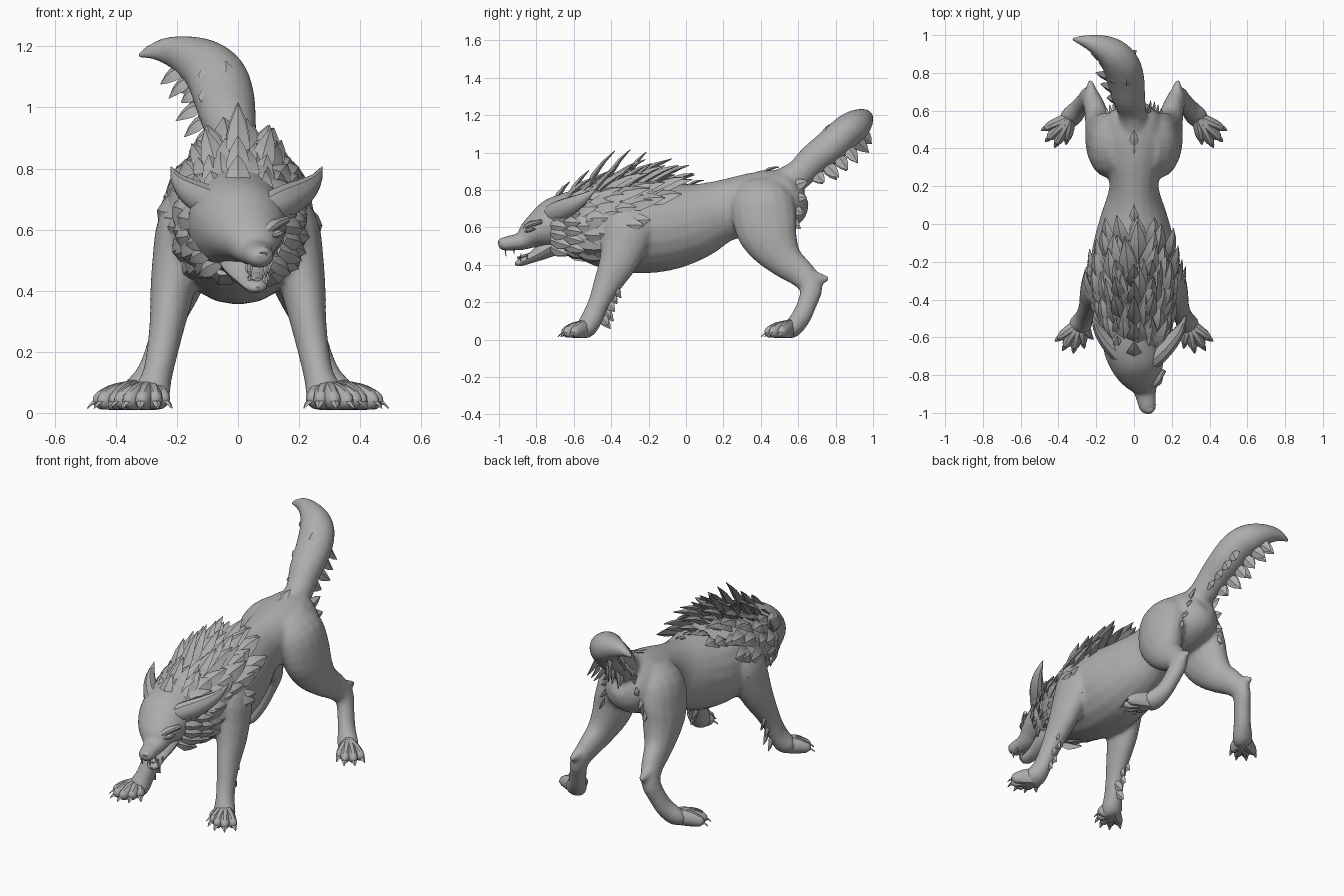
import bpy, bmesh, math, random
from mathutils import Vector

random.seed(4)
if "Cube" in bpy.data.objects:
    bpy.data.objects.remove(bpy.data.objects["Cube"])

grey = bpy.data.materials.new("plain_grey")
grey.use_nodes = True
COL = (0.42, 0.42, 0.42, 1)
grey.diffuse_color = COL
grey.node_tree.nodes["Principled BSDF"].inputs["Base Color"].default_value = COL
parts = []


def smooth_path(stations, steps=3):
    """Catmull-Rom through (x, y, z, width radius, depth radius)."""
    p = [Vector(s) for s in stations]
    p = [p[0] * 2 - p[1]] + p + [p[-1] * 2 - p[-2]]
    out = []
    for a, b, c, d in zip(p, p[1:], p[2:], p[3:]):
        for k in range(steps):
            t = k / steps
            out.append((b * 2 + (c - a) * t + (a * 2 - b * 5 + c * 4 - d) * t**2
                        + (b * 3 - a - c * 3 + d) * t**3) / 2)
    return out + [p[-2]]


def loft(bm, path, sides=14, across=Vector((1, 0, 0))):
    """Skin elliptical rings placed along a path."""
    rings = []
    for i, s in enumerate(path):
        nxt, prv = path[min(i + 1, len(path) - 1)], path[max(i - 1, 0)]
        t = (Vector(nxt[:3]) - Vector(prv[:3])).normalized()
        u = (across - t * across.dot(t)).normalized()
        v = t.cross(u)
        ring = []
        for k in range(sides):
            a = math.tau * k / sides
            off = u * (math.cos(a) * max(s[3], .002)) + v * (math.sin(a) * max(s[4], .002))
            ring.append(bm.verts.new(Vector(s[:3]) + off))
        rings.append(ring)
    for r, q in zip(rings, rings[1:]):
        for k in range(sides):
            j = (k + 1) % sides
            bm.faces.new((r[k], r[j], q[j], q[k]))
    bm.faces.new(rings[0])
    bm.faces.new(rings[-1])


def spike(bm, base, aim, out, length, width):
    """Flat pointed fur lock that bends a little toward its aim."""
    base, aim, out = Vector(base), Vector(aim).normalized(), Vector(out).normalized()
    across = aim.cross(out).normalized()
    flat = across.cross(aim)
    path = []
    for t, w in ((-.15, .6), (.3, 1), (.65, .65), (1, 0)):
        p = base + aim * length * t + flat * length * .22 * (t - t * t)
        path.append((*p, width * w, width * w * .38))
    loft(bm, path, 4, across)


def finish(name, bm):
    bmesh.ops.recalc_face_normals(bm, faces=bm.faces)
    me = bpy.data.meshes.new(name)
    bm.to_mesh(me)
    bm.free()
    me.materials.append(grey)
    ob = bpy.data.objects.new(name, me)
    bpy.context.collection.objects.link(ob)
    parts.append(ob)
    return ob


def tube(name, stations, sides=16):
    bm = bmesh.new()
    loft(bm, smooth_path(stations), sides)
    finish(name, bm)


def flip(stations, s, mid=0.0):
    return [(mid + (x - mid) * s, *rest) for x, *rest in stations]


# Torso, tail, skull and limbs, fused into one flowing skin
TORSO = [(0, -.64, .61, .12, .11), (0, -.58, .6, .17, .16), (0, -.45, .6, .215, .22),
         (0, -.3, .6, .235, .245), (0, -.12, .6, .22, .235), (0, .05, .635, .175, .205),
         (0, .2, .69, .13, .165), (0, .35, .72, .16, .17), (0, .48, .74, .17, .17),
         (0, .58, .77, .13, .14), (0, .63, .79, .06, .07)]
TAIL = [(0, .5, .82, .08, .09), (-.01, .6, .88, .075, .08), (-.03, .68, .96, .09, .085),
        (-.045, .77, 1.03, .1, .092), (-.07, .845, 1.1, .1, .09), (-.12, .905, 1.145, .085, .085),
        (-.2, .95, 1.18, .055, .058), (-.27, .97, 1.185, .03, .034), (-.335, .98, 1.168, .006, .006)]
SKULL = [(0, -.55, .63, .16, .18), (0, -.64, .62, .165, .165), (.015, -.72, .605, .15, .145),
         (.03, -.78, .585, .128, .108), (.045, -.83, .56, .1, .078), (.057, -.875, .528, .065, .05),
         (.065, -.93, .518, .052, .042), (.075, -.98, .51, .045, .036), (.08, -1.003, .503, .02, .018)]
FRONT_LEG = [(.1, -.27, .74, .06, .09), (.17, -.3, .62, .09, .14), (.195, -.33, .51, .085, .125),
             (.215, -.37, .4, .073, .1), (.23, -.42, .3, .06, .076), (.248, -.465, .2, .052, .058),
             (.265, -.5, .12, .05, .058), (.285, -.535, .06, .062, .055), (.305, -.57, .035, .05, .03)]
HIND_LEG = [(.06, .4, .82, .08, .13), (.115, .41, .73, .115, .17), (.155, .43, .6, .1, .168),
            (.17, .475, .5, .09, .135), (.19, .54, .415, .07, .095), (.21, .62, .35, .056, .075),
            (.235, .67, .28, .048, .062), (.26, .65, .2, .045, .053), (.29, .615, .12, .048, .053),
            (.33, .57, .06, .06, .05), (.36, .54, .035, .05, .03)]
HOCK = [(.21, .6, .35, .035, .045), (.225, .68, .33, .038, .042), (.232, .765, .325, .012, .014)]
bm = bmesh.new()
for shape in (TORSO, TAIL, SKULL):
    loft(bm, smooth_path(shape), 20)
for s in (1, -1):
    for limb in (FRONT_LEG, HIND_LEG, HOCK):
        loft(bm, smooth_path(flip(limb, s)), 16)
body = finish("body", bm)
fuse = body.modifiers.new("fuse", "REMESH")
fuse.mode = "VOXEL"
fuse.voxel_size = .012
fuse.use_smooth_shade = True
soften = body.modifiers.new("soften", "SMOOTH")
soften.factor = .5
soften.iterations = 7

# Mouth and nose
tube("lower_jaw", [(.015, -.68, .52, .09, .06), (.03, -.76, .475, .075, .045),
                   (.045, -.83, .437, .05, .028), (.06, -.89, .412, .036, .02),
                   (.065, -.912, .405, .012, .008)], 12)
tube("tongue", [(.04, -.8, .462, .03, .012), (.055, -.86, .447, .028, .01),
                (.063, -.9, .437, .012, .006)], 8)
tube("nose", [(.077, -.955, .537, .012, .008), (.079, -.98, .528, .028, .018),
              (.081, -1, .517, .014, .012)], 10)

MID = .05
teeth = bmesh.new()
for s in (1, -1):
    side = "left" if s > 0 else "right"
    # Ears, brows and eyes
    tube(side + "_ear", flip([(.07, -.74, .655, .04, .05), (.13, -.69, .68, .05, .06),
                              (.2, -.62, .715, .042, .05), (.25, -.55, .755, .024, .03),
                              (.275, -.48, .805, .002, .002)], s, .028), 10)
    tube(side + "_brow", flip([(.07, -.87, .578, .012, .012), (.11, -.84, .612, .02, .017),
                               (.16, -.775, .632, .012, .012)], s, MID), 8)
    tube(side + "_eye", flip([(.11, -.862, .578, .005, .005), (.131, -.838, .587, .015, .013),
                              (.15, -.808, .592, .005, .005)], s, MID), 8)
    # Teeth in both jaws
    for y, z, up, w, big in ((-.965, .485, -1, .026, .04), (-.92, .483, -1, .034, .025),
                             (-.885, .425, 1, .024, .035), (-.85, .435, 1, .03, .025)):
        spike(teeth, (.065 + s * w, y, z), (0, .1, up), (0, -1, 0), big, .009)

    # Paws: fanned toes with claws
    for where, heel, tips in (
            ("front", (.29, -.53), ((.24, -.585), (.27, -.625), (.315, -.65), (.36, -.64), (.39, -.6))),
            ("hind", (.34, .56), ((.355, .455), (.405, .435), (.445, .46), (.46, .51)))):
        bm = bmesh.new()
        for tx, ty in tips:
            hx, hy = heel
            along = Vector((tx - hx, ty - hy, 0))
            n = along.normalized()
            across = Vector((n.y * s, -n.x, 0))
            toe = [(hx + along.x * t, hy + along.y * t, z, w, h)
                   for t, z, w, h in ((0, .06, .035, .05), (.5, .052, .032, .045), (.8, .044, .028, .036),
                                      (1, .036, .021, .026), (1.1, .03, .006, .008))]
            loft(bm, smooth_path(flip(toe, s)), 10, across)
            spike(bm, (tx * s, ty, .042), (n.x * s, n.y, -.75), (0, 0, 1), .045, .015)
        finish(f"{side}_{where}_paw", bm)

    # Fur locks behind the legs and on the rump
    bm = bmesh.new()
    for i in range(5):
        t = i / 4
        spike(bm, ((.25 - .02 * (i % 2)) * s, -.45 + .06 * t, .12 + .16 * t), (.15 * s, .6, -.8),
              (s, 0, 0), random.uniform(.05, .085), .028)
    spike(bm, (.2 * s, -.26, .53), (.2 * s, .8, -.5), (s, 0, 0), .07, .05)
    for i in range(4):
        spike(bm, ((.07 + .02 * i) * s, .58 - .01 * i, .82 - .06 * i), (.2 * s, .8, .3 - .3 * i),
              (s, 0, .3), .08, .032)
    finish(side + "_leg_fur", bm)

    # Cheek ruff
    bm = bmesh.new()
    for i in range(6):
        for row in (0, 1):
            z = .49 + .04 * i + .02 * row
            x = .095 + .045 * math.sin(i / 5 * math.pi) + .015 * row
            spike(bm, (.025 + x * s, -.71 + .07 * row, z), (.5 * s, .8, (z - .66) * 2), (s, -.6, 0),
                  random.uniform(.08, .13), .034)
    finish(side + "_cheek_fur", bm)
finish("teeth", teeth)

# Mane: overlapping rows wrapped around the neck and shoulders
bm = bmesh.new()
profile = smooth_path(TORSO)
for row in range(9):
    t = row / 8
    y = -.62 + .5 * t
    c = min(profile, key=lambda p: abs(p.y - max(y, -.58)))
    limit = math.radians(165 - 125 * t)
    count = max(3, round(limit * 2 / .36))
    for k in range(count):
        a = -limit + 2 * limit * (k + .25 + .5 * (row % 2)) / count
        crown = max(0, math.cos(a))
        out = Vector((math.sin(a), 0, math.cos(a)))
        base = (out.x * c[3] * .98, y + random.uniform(-.02, .02), c.z + out.z * c[4] * .98)
        lift = .28 + .55 * crown**4 * (1 - .75 * t)
        size = (.12 + .12 * crown**3 * math.sin(math.pi * (.2 + .65 * t))) * random.uniform(.8, 1.2)
        spike(bm, base, out * lift + Vector((random.uniform(-.15, .15), 1, 0)), out, size,
              random.uniform(.04, .056))
finish("mane", bm)

# Tall crest along the neck, then small tufts down the spine
bm = bmesh.new()
for y, z, size in ((-.77, .67, .12), (-.7, .74, .13), (-.62, .77, .17), (-.53, .81, .25),
                   (-.43, .84, .22), (-.32, .86, .18)):
    for x in (-.07, 0, .07):
        spike(bm, (x, y + abs(x) * .5, z - abs(x) * .3), (x * 3, .75, 1 - abs(x) * 3),
              (x * 2, -.4, 1), size * (1 - abs(x) * 3), .04)
for y, z in ((-.05, .83), (.02, .83), (.36, .88), (.42, .9), (.5, .905)):
    spike(bm, (0, y, z), (0, 1, .3), (0, 0, 1), .08, .025)
finish("crest_and_spine_fur", bm)

# Ragged locks under the tail and short ones on its front
bm = bmesh.new()
for i, p in enumerate(smooth_path(TAIL)[5:17:2]):
    for ax, ay, az in ((-.9, .1, -.3), (-.4, .5, -.6), (.5, .5, -.6)):
        if ax < 0 or i < 4:
            out = Vector((ax, ay, az)).normalized()
            base = Vector(p[:3]) + out * p[3] * .85
            aim = out + Vector((-.1, random.uniform(0, .5), random.uniform(-.9, -.2)))
            spike(bm, base, aim, (-.6, -.4, .3), random.uniform(.06, .1), .036)
for x, y, z in ((-.1, .745, 1.09), (-.04, .735, 1.1), (-.1, .69, 1.02), (-.02, .65, .99)):
    spike(bm, (x, y, z), (0, .5, .8), (0, -.7, .6), .06, .03)
finish("tail_fur", bm)

# Smooth shading with crisp fur edges
bpy.ops.object.select_all(action="DESELECT")
for ob in parts:
    ob.select_set(True)
bpy.context.view_layer.objects.active = body
bpy.ops.object.shade_smooth_by_angle(angle=math.radians(40))
